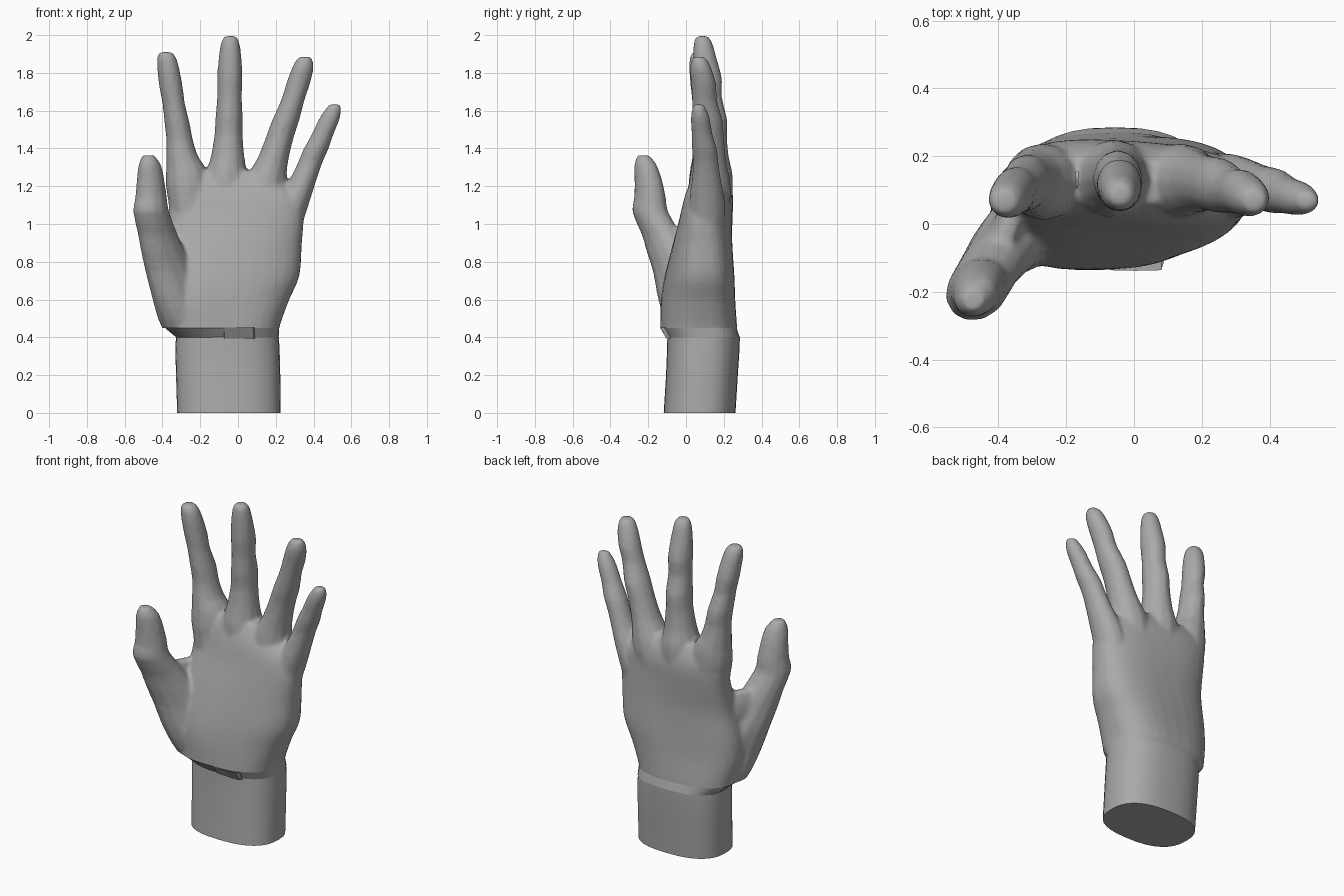
import bpy, bmesh, math

skin = bpy.data.materials.new("grey_skin")
skin.diffuse_color = (0.4, 0.4, 0.4, 1)


def refine(rings, steps):
    """Insert smoothly interpolated rings between the given ones."""
    out = []
    for k in range(len(rings) - 1):
        p = [rings[max(0, min(len(rings) - 1, k + d))] for d in (-1, 0, 1, 2)]
        for n in range(steps):
            t = n / steps
            out.append([0.5 * (2 * b + (c - a) * t + (2 * a - 5 * b + 4 * c - d) * t * t
                               + (3 * b - a - 3 * c + d) * t ** 3)
                        for a, b, c, d in zip(*p)])
    return out + [rings[-1]]


def add_loft(bm, rings, sides=12, power=2.0, turn=0.0, steps=1, grow=0.0,
             bottom=True, top=True):
    """Loft through horizontal rounded rings (z, cx, cy, rx, ry[, turn])."""
    loops = []
    for z, cx, cy, rx, ry, *own in refine(rings, steps):
        a = math.radians(own[0] if own else turn)
        loop = []
        for i in range(sides):
            t = 2 * math.pi * i / sides
            c, s = math.cos(t), math.sin(t)
            x = (rx + grow) * math.copysign(abs(c) ** (2 / power), c)
            y = (ry + grow) * math.copysign(abs(s) ** (2 / power), s)
            loop.append(bm.verts.new((cx + x * math.cos(a) - y * math.sin(a),
                                      cy + x * math.sin(a) + y * math.cos(a), z)))
        loops.append(loop)
    for lo, hi in zip(loops, loops[1:]):
        for i in range(sides):
            j = (i + 1) % sides
            bm.faces.new((lo[i], lo[j], hi[j], hi[i]))
    if bottom:
        bm.faces.new(loops[0][::-1])
    if top:
        bm.faces.new(loops[-1])


def make_object(name, bm):
    mesh = bpy.data.meshes.new(name)
    bm.to_mesh(mesh)
    bm.free()
    mesh.materials.append(skin)
    ob = bpy.data.objects.new(name, mesh)
    bpy.context.collection.objects.link(ob)
    bpy.ops.object.select_all(action='DESELECT')
    ob.select_set(True)
    bpy.context.view_layer.objects.active = ob
    bpy.ops.object.shade_smooth_by_angle(angle=math.radians(40))
    return ob


# hand: palm, thumb and four fingers fused into one skin
hand = bmesh.new()

# palm
add_loft(hand, [
    (0.40, -0.085, 0.067, 0.300, 0.202, 3),
    (0.46, -0.085, 0.067, 0.305, 0.202, 3),
    (0.60, -0.075, 0.064, 0.345, 0.192, 5),
    (0.73, -0.045, 0.072, 0.370, 0.180, 4),
    (0.90, -0.020, 0.088, 0.358, 0.157, 1),
    (1.05, -0.010, 0.108, 0.358, 0.136, -3),
    (1.15, -0.020, 0.121, 0.348, 0.123, -4),
    (1.22, -0.055, 0.128, 0.300, 0.103, -4),
    (1.285, -0.075, 0.130, 0.215, 0.070, -3),
], sides=32, power=2.6, steps=4)

# thumb, with a wide base
add_loft(hand, [
    (0.40, -0.27, 0.03, 0.10, 0.10),
    (0.50, -0.30, 0.005, 0.125, 0.11),
    (0.62, -0.315, -0.01, 0.16, 0.105),
    (0.75, -0.355, -0.04, 0.155, 0.095),
    (0.86, -0.395, -0.09, 0.135, 0.085),
    (0.95, -0.425, -0.13, 0.115, 0.080),
    (1.07, -0.460, -0.19, 0.098, 0.080),
    (1.14, -0.460, -0.19, 0.085, 0.072),
    (1.24, -0.463, -0.20, 0.072, 0.062),
    (1.32, -0.467, -0.215, 0.058, 0.048),
    (1.368, -0.475, -0.225, 0.026, 0.026),
], turn=45, steps=2, grow=0.007)

# web between thumb and palm
add_loft(hand, [
    (0.72, -0.345, -0.01, 0.15, 0.06),
    (0.86, -0.370, -0.02, 0.14, 0.055),
    (0.94, -0.380, -0.03, 0.12, 0.042),
    (0.99, -0.378, -0.03, 0.09, 0.025),
], turn=66, steps=2)

# index finger
index = [
    (1.00, -0.25, 0.120, 0.09, 0.10),
    (1.20, -0.265, 0.125, 0.112, 0.108),
    (1.30, -0.275, 0.128, 0.100, 0.100),
    (1.36, -0.295, 0.126, 0.080, 0.088),
    (1.45, -0.309, 0.124, 0.065, 0.076),
    (1.53, -0.321, 0.120, 0.062, 0.078),
    (1.64, -0.340, 0.102, 0.054, 0.064),
    (1.72, -0.353, 0.096, 0.057, 0.066),
    (1.82, -0.368, 0.080, 0.054, 0.058),
    (1.885, -0.378, 0.070, 0.046, 0.045),
    (1.915, -0.383, 0.066, 0.028, 0.026),
]

# middle finger
middle = [
    (1.00, -0.06, 0.125, 0.09, 0.10),
    (1.20, -0.06, 0.132, 0.115, 0.112),
    (1.29, -0.06, 0.133, 0.100, 0.105),
    (1.36, -0.055, 0.132, 0.084, 0.090),
    (1.48, -0.050, 0.134, 0.069, 0.077),
    (1.57, -0.047, 0.131, 0.067, 0.080),
    (1.68, -0.045, 0.118, 0.060, 0.066),
    (1.77, -0.043, 0.115, 0.062, 0.072),
    (1.88, -0.042, 0.100, 0.056, 0.058),
    (1.965, -0.041, 0.090, 0.044, 0.044),
    (2.00, -0.040, 0.086, 0.026, 0.026),
]

# ring finger
ring = [
    (1.00, 0.11, 0.120, 0.09, 0.10),
    (1.18, 0.135, 0.125, 0.112, 0.108),
    (1.27, 0.155, 0.125, 0.098, 0.097),
    (1.35, 0.185, 0.123, 0.078, 0.084),
    (1.46, 0.220, 0.120, 0.069, 0.076),
    (1.55, 0.251, 0.114, 0.067, 0.076),
    (1.66, 0.290, 0.098, 0.057, 0.061),
    (1.74, 0.316, 0.094, 0.058, 0.062),
    (1.82, 0.340, 0.080, 0.054, 0.053),
    (1.865, 0.350, 0.073, 0.042, 0.041),
    (1.89, 0.355, 0.068, 0.028, 0.024),
]

# little finger
little = [
    (0.88, 0.22, 0.100, 0.08, 0.09),
    (1.05, 0.265, 0.110, 0.086, 0.095),
    (1.16, 0.308, 0.110, 0.078, 0.085),
    (1.24, 0.345, 0.108, 0.066, 0.072),
    (1.33, 0.382, 0.105, 0.060, 0.062),
    (1.40, 0.412, 0.098, 0.061, 0.062),
    (1.48, 0.448, 0.085, 0.053, 0.050),
    (1.56, 0.483, 0.076, 0.050, 0.046),
    (1.61, 0.503, 0.070, 0.038, 0.034),
    (1.64, 0.513, 0.067, 0.022, 0.020),
]
for finger in (index, middle, ring, little):
    add_loft(hand, finger, steps=2, grow=0.006)

ob = make_object("hand", hand)
fuse = ob.modifiers.new("fuse", 'REMESH')
fuse.mode = 'VOXEL'
fuse.voxel_size = 0.012
blend = ob.modifiers.new("blend", 'SMOOTH')
blend.factor = 0.5
blend.iterations = 6
for name in ("fuse", "blend"):
    bpy.ops.object.modifier_apply(modifier=name)

# trim the hand to a crisp lower lip
bm = bmesh.new()
bm.from_mesh(ob.data)
bmesh.ops.bisect_plane(bm, geom=bm.verts[:] + bm.edges[:] + bm.faces[:],
                       plane_co=(0, 0, 0.455), plane_no=(0, 0, -1), clear_outer=True)
bm.to_mesh(ob.data)
bm.free()
bpy.ops.object.shade_smooth_by_angle(angle=math.radians(40))

# slanted underside between the lip and the wrist
under = bmesh.new()
add_loft(under, [
    (0.405, -0.056, 0.093, 0.271, 0.191, 0),
    (0.456, -0.085, 0.067, 0.304, 0.201, 3),
], sides=32, power=2.6, bottom=False, top=False)
make_object("palm_underside", under)

# wrist stub
wrist = bmesh.new()
add_loft(wrist, [
    (0.005, -0.048, 0.072, 0.274, 0.190),
    (0.20, -0.052, 0.084, 0.276, 0.190),
    (0.35, -0.056, 0.092, 0.276, 0.192),
    (0.408, -0.056, 0.093, 0.272, 0.192),
], sides=32, power=2.5, top=False)
make_object("wrist", wrist)

# tab joining palm and wrist at the front
tab = bmesh.new()
add_loft(tab, [
    (0.40, 0.005, -0.086, 0.084, 0.018),
    (0.457, 0.005, -0.116, 0.082, 0.022),
], sides=8, power=8, bottom=False, top=False)
make_object("wrist_front_tab", tab)

# stand the model on the ground
low = min(v.co.z for v in bpy.data.objects["wrist"].data.vertices)
for part in bpy.context.collection.objects:
    part.location.z -= low
